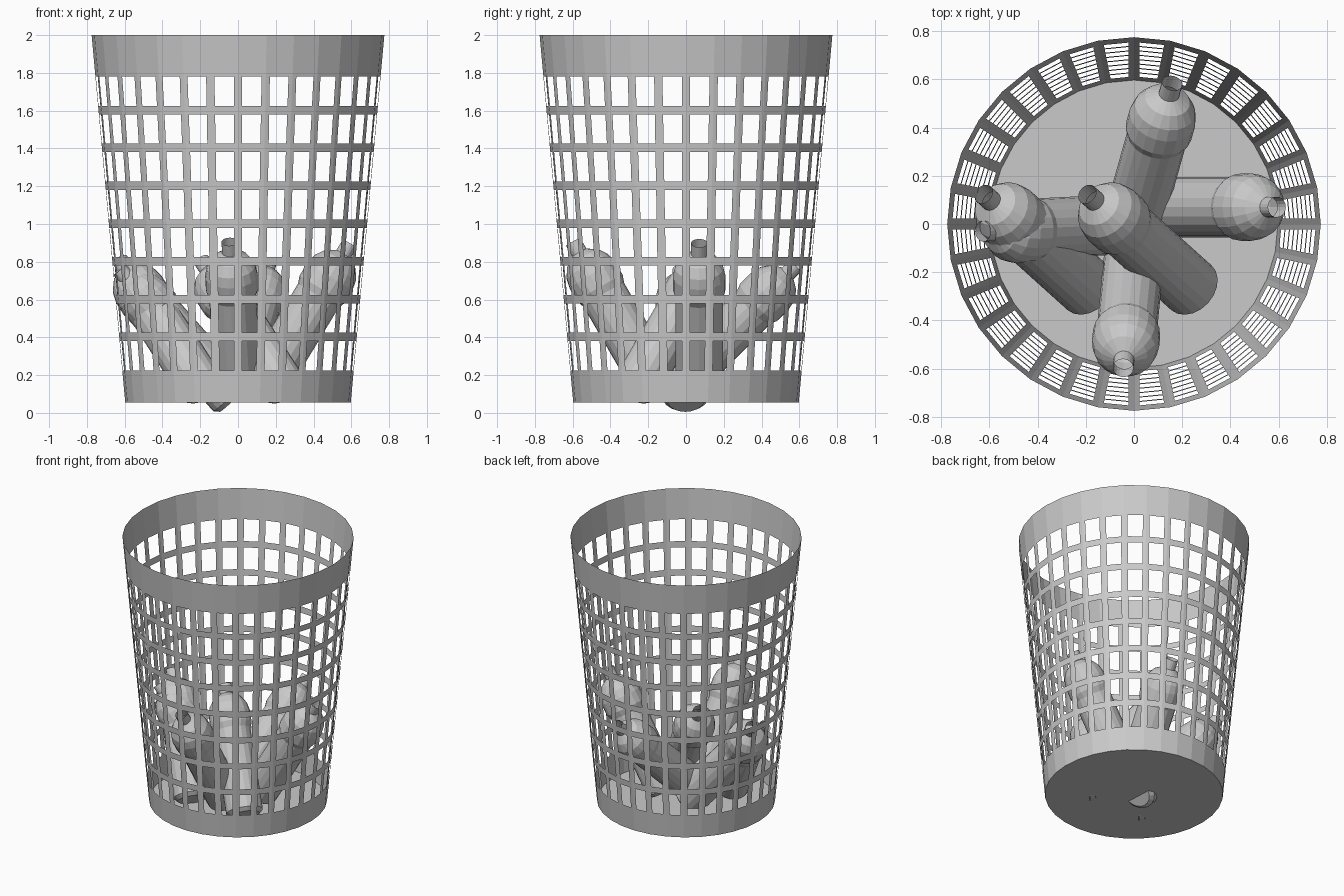
import bpy, bmesh, math
from mathutils import Vector

if "Cube" in bpy.data.objects:
    bpy.data.objects.remove(bpy.data.objects["Cube"], do_unlink=True)

# Single material
grey = bpy.data.materials.new("plain grey")
grey.use_nodes = True
colour = (0.59, 0.59, 0.59, 1)
grey.diffuse_color = colour
grey.node_tree.nodes["Principled BSDF"].inputs["Base Color"].default_value = colour


def lathe(bm, profile, sides):
    """Revolve (radius, height) points; returns the faces of each band."""
    rings = []
    for r, z in profile:
        angles = [2 * math.pi * i / sides for i in range(sides)]
        rings.append([bm.verts.new((r * math.cos(a), r * math.sin(a), z)) for a in angles])
    bands = []
    for low, high in zip(rings, rings[1:]):
        bands.append([bm.faces.new((low[i], low[(i + 1) % sides],
                                    high[(i + 1) % sides], high[i]))
                      for i in range(sides)])
    bm.faces.new(list(reversed(rings[0])))
    bm.normal_update()
    return bands


def finish(bm, name):
    mesh = bpy.data.meshes.new(name)
    bm.to_mesh(mesh)
    bm.free()
    mesh.materials.append(grey)
    obj = bpy.data.objects.new(name, mesh)
    bpy.context.collection.objects.link(obj)
    return obj


# Basket: tapered shell with a grid of openings
FLOOR, RIM = 0.055, 2.0


def wall_radius(z):
    return 0.597 + 0.178 * (z - FLOOR) / (RIM - FLOOR)


levels = [FLOOR] + [0.2025 + 0.2 * i for i in range(9)] + [RIM]
bm = bmesh.new()
bands = lathe(bm, [(wall_radius(z), z) for z in levels], 32)
openings = [f for band in bands[1:-1] for f in band]
bmesh.ops.inset_individual(bm, faces=openings, thickness=0.0225, use_even_offset=True)
bmesh.ops.delete(bm, geom=openings, context='FACES')
finish(bm, "basket")

# Bottle: straight body, wider shoulder, domed top and open neck
bottle_profile = [(0.1, 0), (0.125, 0.025), (0.125, 0.59), (0.14, 0.63), (0.14, 0.71),
                  (0.128, 0.765), (0.095, 0.815), (0.043, 0.848), (0.043, 0.915)]

# Each bottle: base centre and the point its neck aims at
bottles = {
    "front_bottle": ((0.0, -0.14, 0.115), (-0.045, -0.6, 0.91)),
    "back_bottle": ((-0.02, -0.05, 0.15), (0.16, 0.59, 0.79)),
    "left_bottle": ((0.12, 0.07, 0.115), (0.6, 0.07, 0.91)),
    "right_bottle": ((-0.02, 0.0, 0.072), (-0.63, -0.03, 0.76)),
    "upper_middle_bottle": ((0.25, -0.275, 0.115), (-0.195, 0.125, 0.81)),
    "upper_right_bottle": ((-0.18, -0.275, 0.115), (-0.625, 0.125, 0.81)),
}
for name, (base, tip) in bottles.items():
    bm = bmesh.new()
    lathe(bm, bottle_profile, 20)
    bottle = finish(bm, name)
    bottle.location = base
    axis = Vector(tip) - Vector(base)
    bottle.rotation_mode = 'QUATERNION'
    bottle.rotation_quaternion = axis.to_track_quat('Z', 'Y')
